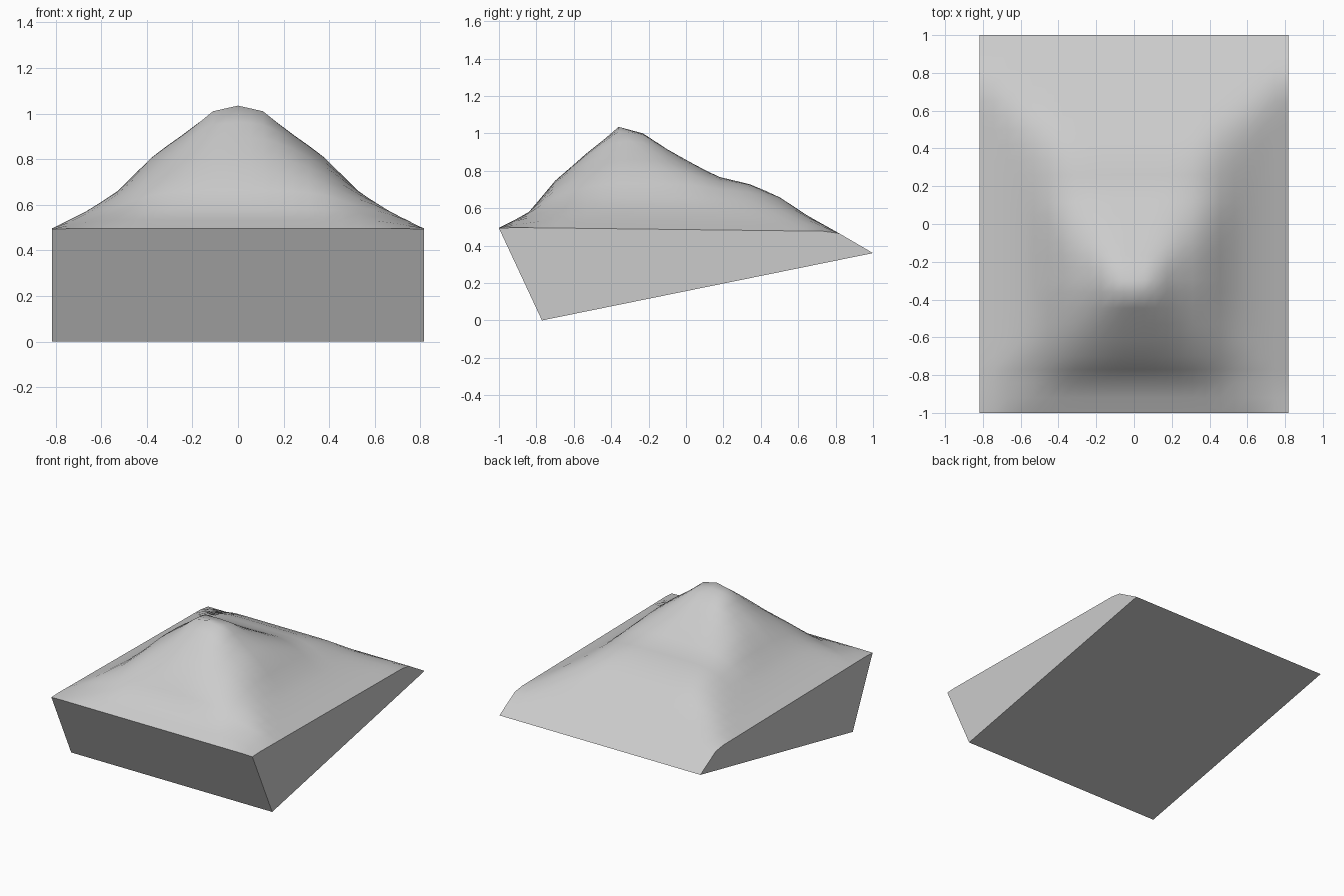
import bpy
import bmesh

if "Cube" in bpy.data.objects:
    bpy.data.objects.remove(bpy.data.objects["Cube"])

HALF_W = 0.817
FRONT_FOOT, BACK_Z = -0.77, 0.36
PEAK_Y, PEAK_Z, RIM_Z = -0.36, 1.035, 0.49

# Height profiles: across the half width, and from front to back
ACROSS = [(0, PEAK_Z), (.11, 1.01), (.24, .91), (.38, .81), (.53, .655),
          (.67, .565), (HALF_W, RIM_Z)]
ALONG = [(-1, .495), (-.84, .575), (-.7, .75), (-.53, .91), (PEAK_Y, PEAK_Z),
         (-.23, 1.0), (-.1, .915), (.05, .83), (.18, .765), (.34, .73),
         (.5, .66), (.65, .56), (.82, .465), (1, BACK_Z)]


def height(profile, t):
    for (a, za), (b, zb) in zip(profile, profile[1:]):
        if t <= b:
            return za + (zb - za) * (t - a) / (b - a)
    return profile[-1][1]


def hill_height(x, y):
    """Blend both profiles; ridges are rounder at the front and mid slope."""
    side = height(ACROSS, abs(x)) - 0.012 * (y - PEAK_Y)
    slope = height(ALONG, y)
    low = min(side, slope)
    u = min(max((low - RIM_Z) / (PEAK_Z - RIM_Z), 0), 1)
    k = (0.34 if y < PEAK_Y else 0.16) * 4 * u * (1 - u) + 0.001
    h = max(k - abs(side - slope), 0) / k
    return low - h * h * k / 4


def refine(values, n):
    out = [a + (b - a) * i / n for a, b in zip(values, values[1:]) for i in range(n)]
    return out + [values[-1]]


half = [p[0] for p in ACROSS]
xs = refine([-x for x in reversed(half[1:])] + half, 2)
ys = refine([p[0] for p in ALONG], 2)

# Hill surface as a grid of four slopes meeting in soft ridges
bm = bmesh.new()
rows = [[bm.verts.new((x, y, hill_height(x, y))) for x in xs] for y in ys]
for r0, r1 in zip(rows, rows[1:]):
    for i in range(len(xs) - 1):
        bm.faces.new((r0[i], r0[i + 1], r1[i + 1], r1[i])).smooth = True

# Soften the slopes while keeping the rim, back edge and summit in place
inner = [v for v in bm.verts
         if not v.is_boundary and v.co.y < 0.8 and v.co.z < 0.99]
bmesh.ops.smooth_vert(bm, verts=inner, factor=0.4,
                      use_axis_x=False, use_axis_y=False, use_axis_z=True)

# Walls drop from the rim to the tilted underside
rim = [e for e in bm.edges if e.is_boundary]
for e in rim:
    e.smooth = False
wall = bmesh.ops.extrude_edge_only(bm, edges=rim)["geom"]
for item in wall:
    if isinstance(item, bmesh.types.BMVert):
        t = (item.co.y + 1) / 2
        item.co.y = FRONT_FOOT + (1 - FRONT_FOOT) * t
        item.co.z = BACK_Z * t
    elif isinstance(item, bmesh.types.BMFace):
        item.smooth = False
bmesh.ops.remove_doubles(bm, verts=bm.verts[:], dist=0.0005)

# Flat underside
edges = [e for e in bm.edges if e.is_boundary]
for f in bmesh.ops.holes_fill(bm, edges=edges, sides=0)["faces"]:
    f.smooth = False
    for e in f.edges:
        e.smooth = False
bmesh.ops.recalc_face_normals(bm, faces=bm.faces[:])

mesh = bpy.data.meshes.new("hill_block")
bm.to_mesh(mesh)
bm.free()
hill = bpy.data.objects.new("hill_block", mesh)
bpy.context.collection.objects.link(hill)

# Plain grey
grey = bpy.data.materials.new("light_grey")
grey.use_nodes = True
colour = (0.6, 0.6, 0.6, 1)
grey.diffuse_color = colour
grey.node_tree.nodes["Principled BSDF"].inputs["Base Color"].default_value = colour
mesh.materials.append(grey)
